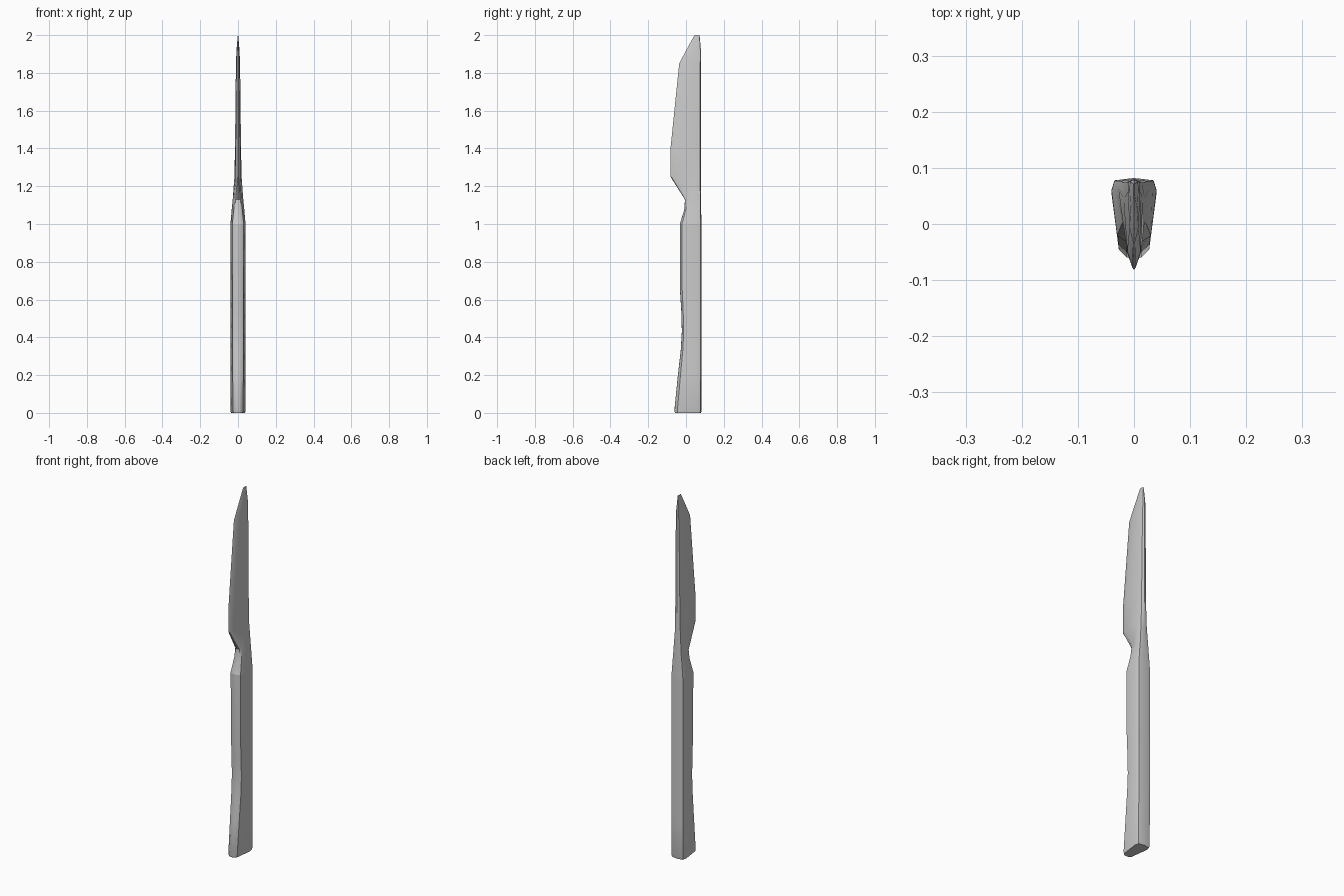
import bpy
import bmesh

cube = bpy.data.objects.get("Cube")
if cube:
    bpy.data.objects.remove(cube)

grey = bpy.data.materials.new("plain_grey")
grey.use_nodes = True
colour = (0.6, 0.6, 0.6, 1)
grey.diffuse_color = colour
grey.node_tree.nodes["Principled BSDF"].inputs["Base Color"].default_value = colour


def section(z, front, chamfer, face_w, cheek_w, back_w, back):
    """Closed mirrored outline: front ridge, chamfer, tapered cheeks, rounded spine."""
    widest = front + (back - front) * 0.8
    half = [(face_w, front + chamfer * 0.15),
            (cheek_w, front + chamfer),
            (back_w, widest),
            (back_w * 0.87, back - (back - widest) * 0.2)]
    ring = [(0, front)] + half + [(0, back)] + [(-x, y) for x, y in reversed(half)]
    return [(x, y, z) for x, y in ring]


def loft(name, stations):
    """Skin a run of sections and cap both ends."""
    bm = bmesh.new()
    rings = [[bm.verts.new(p) for p in section(*s)] for s in stations]
    count = len(rings[0])
    for low, high in zip(rings, rings[1:]):
        for i in range(count):
            j = (i + 1) % count
            bm.faces.new((low[i], low[j], high[j], high[i]))
    bm.faces.new(rings[0][::-1])
    bm.faces.new(rings[-1])
    bmesh.ops.recalc_face_normals(bm, faces=bm.faces)
    mesh = bpy.data.meshes.new(name)
    bm.to_mesh(mesh)
    bm.free()
    mesh.materials.append(grey)
    obj = bpy.data.objects.new(name, mesh)
    bpy.context.collection.objects.link(obj)
    bpy.ops.object.select_all(action="DESELECT")
    obj.select_set(True)
    bpy.context.view_layer.objects.active = obj
    bpy.ops.object.shade_smooth_by_angle(angle=0.5)


# Columns: height, front y, chamfer depth, face, cheek and back half widths, back y
shoulder = (1.0, -0.033, 0.012, 0.014, 0.03, 0.04, 0.082)

# Handle with a finger hollow in its front and a flared butt
loft("handle", [
    (0, -0.058, 0.012, 0.012, 0.024, 0.037, 0.079),
    (0.01, -0.062, 0.016, 0.013, 0.027, 0.04, 0.082),
    (0.2, -0.043, 0.014, 0.013, 0.028, 0.04, 0.082),
    (0.33, -0.028, 0.011, 0.014, 0.029, 0.04, 0.082),
    (0.43, -0.022, 0.01, 0.014, 0.029, 0.04, 0.082),
    (0.54, -0.025, 0.01, 0.014, 0.029, 0.04, 0.082),
    (0.65, -0.032, 0.012, 0.014, 0.029, 0.04, 0.082),
    shoulder,
])

# Neck, heel and blade tapering to a clipped tip
loft("blade", [
    shoulder,
    (1.08, -0.008, 0.008, 0.012, 0.022, 0.033, 0.08),
    (1.13, -0.006, 0.01, 0.012, 0.019, 0.028, 0.08),
    (1.25, -0.082, 0.03, 0.003, 0.012, 0.019, 0.08),
    (1.4, -0.082, 0.034, 0.003, 0.012, 0.016, 0.08),
    (1.85, -0.036, 0.03, 0.002, 0.008, 0.011, 0.08),
    (1.92, 0.001, 0.025, 0.001, 0.006, 0.008, 0.079),
    (2.0, 0.045, 0.01, 0.0005, 0.001, 0.001, 0.072),
])
